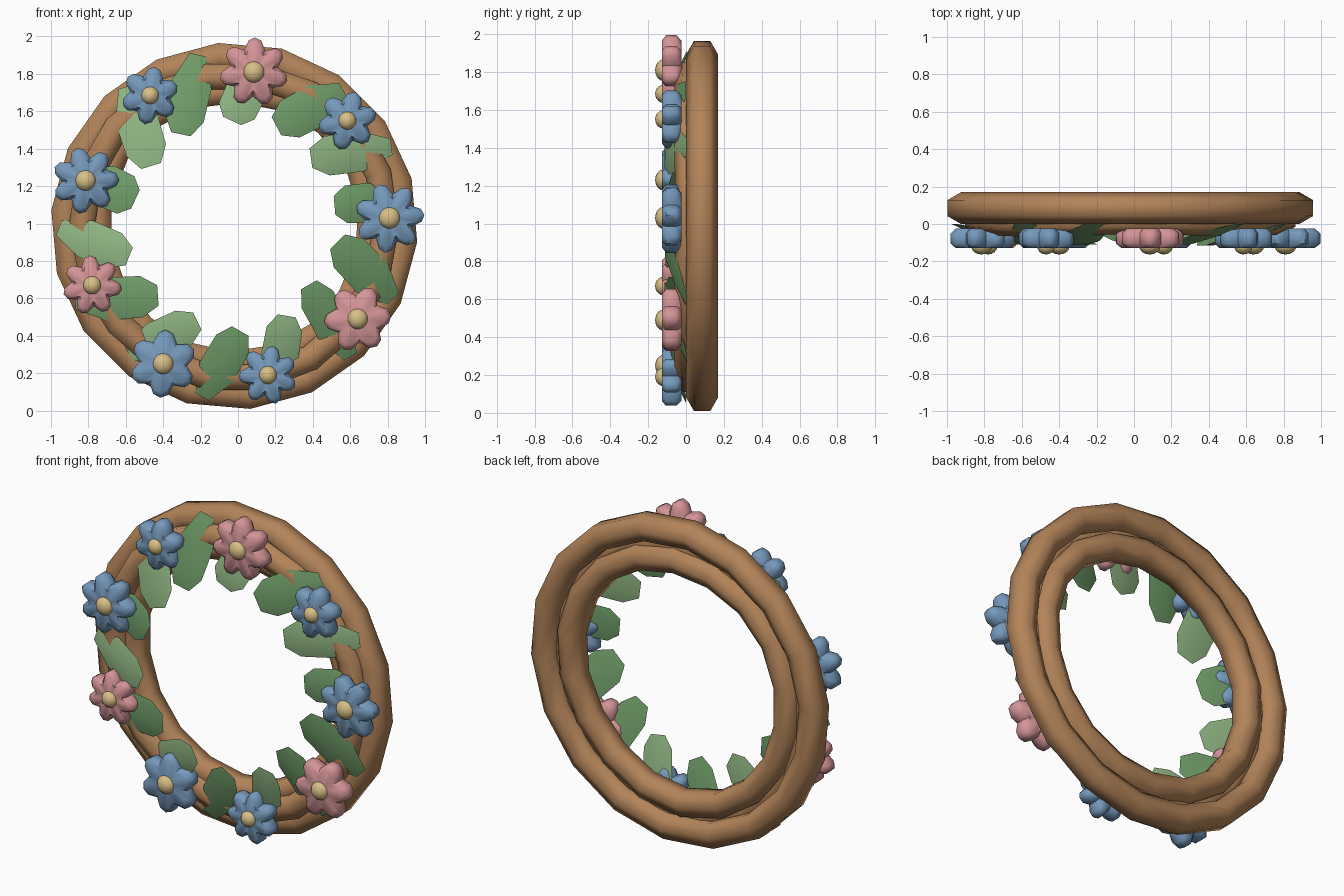
import bpy, bmesh, math
from mathutils import Matrix, Vector

if "Cube" in bpy.data.objects:
    bpy.data.objects.remove(bpy.data.objects["Cube"])


def material(name, rgb):
    m = bpy.data.materials.new(name)
    m.diffuse_color = (*rgb, 1)
    m.use_nodes = True
    m.node_tree.nodes["Principled BSDF"].inputs["Base Color"].default_value = m.diffuse_color
    return m


BROWN = material("wood", (0.45, 0.23, 0.10))
GREENS = [material("leaf_dark", (0.16, 0.33, 0.14)), material("leaf_light", (0.27, 0.45, 0.22))]
BLUE = material("blue_petal", (0.18, 0.32, 0.50))
PINK = material("pink_petal", (0.66, 0.30, 0.31))
YELLOW = material("flower_centre", (0.68, 0.52, 0.24))


def finish(name, bm, mat, angle):
    bmesh.ops.recalc_face_normals(bm, faces=bm.faces)
    me = bpy.data.meshes.new(name)
    bm.to_mesh(me)
    bm.free()
    ob = bpy.data.objects.new(name, me)
    bpy.context.collection.objects.link(ob)
    me.materials.append(mat)
    bpy.ops.object.select_all(action='DESELECT')
    bpy.context.view_layer.objects.active = ob
    ob.select_set(True)
    bpy.ops.object.shade_smooth_by_angle(angle=math.radians(angle))
    return ob


# Twig rings: 18 segments around, hexagonal section, slight wobble on the inner strands
def ring(name, major, minor, y, phase, wobble=0.0, n=18, k=6):
    bm = bmesh.new()
    loops = []
    for i in range(n):
        a = math.radians(phase) + math.tau * i / n
        R = major + wobble * math.sin(3 * a)
        yc = y + wobble * math.cos(4 * a)
        loop = []
        for j in range(k):
            t = math.tau * (j + 0.5) / k
            r = R + minor * math.cos(t)
            loop.append(bm.verts.new((-0.02 + r * math.cos(a), yc + minor * math.sin(t),
                                      0.987 + r * math.sin(a))))
        loops.append(loop)
    for i in range(n):
        p, q = loops[i], loops[(i + 1) % n]
        for j in range(k):
            bm.faces.new((p[j], p[(j + 1) % k], q[(j + 1) % k], q[j]))
    finish(name, bm, BROWN, 62)


ring("outer_ring", 0.908, 0.085, 0.085, 95)
ring("inner_ring", 0.738, 0.083, 0.075, 88, 0.006)
ring("front_ring", 0.815, 0.08, 0.02, 100, 0.006)


# Leaves: faceted blade with a raised midrib, inner end tipped forward
OUTLINE = [(-.5, -.24), (-.3, -.48), (.12, -.5), (.5, -.2), (.5, .2), (.12, .5), (-.3, .48), (-.5, .24)]


def leaf(i, x, z, angle, length, width, shade):
    bm = bmesh.new()
    rim = [bm.verts.new((u * length, 0, v * width)) for u, v in OUTLINE]
    for y in (-0.028, 0.016):
        a = bm.verts.new((-0.25 * length, y, 0))
        b = bm.verts.new((0.18 * length, y, 0))
        bm.faces.new((rim[7], rim[0], a))
        bm.faces.new((rim[0], rim[1], a))
        bm.faces.new((rim[1], rim[2], b, a))
        bm.faces.new((rim[2], rim[3], b))
        bm.faces.new((rim[3], rim[4], b))
        bm.faces.new((rim[4], rim[5], b))
        bm.faces.new((rim[5], rim[6], a, b))
        bm.faces.new((rim[6], rim[7], a))
    m = (Matrix.Translation((x, -0.055, z)) @ Matrix.Rotation(-math.radians(angle), 4, 'Y')
         @ Matrix.Rotation(math.radians(15), 4, 'Z'))
    bm.transform(m)
    finish(f"leaf_{i}", bm, GREENS[shade], 25)


# x, z, direction of the outer end, length, width, shade
LEAVES = [
    (-0.26, 1.69, 78, .45, .22, 0), (-0.53, 1.52, 107, .46, .23, 1),
    (-0.68, 1.19, 155, .30, .23, 0), (-0.77, 0.90, 158, .42, .21, 1),
    (-0.65, 0.60, 184, .46, .23, 0), (-0.40, 0.39, 206, .42, .21, 1),
    (-0.09, 0.25, 240, .42, .21, 0), (0.23, 0.33, 260, .37, .20, 1),
    (0.49, 0.48, 300, .46, .20, 0), (0.68, 0.75, 314, .44, .23, 0),
    (0.67, 1.11, 5, .32, .21, 0), (0.605, 1.38, 8, .45, .22, 1),
    (0.385, 1.615, 28, .42, .23, 0), (0.03, 1.68, 65, .30, .22, 1)]
for i, row in enumerate(LEAVES, 1):
    leaf(i, *row)


# Flowers: scalloped slab with chamfered rim, plus a flattened ball in the middle
def flower(i, x, z, radius, petals, turn, mat):
    bm = bmesh.new()
    layers = []
    for y, inset in ((-0.025, 0.16), (-0.05, 0.0), (-0.105, 0.0), (-0.128, 0.16)):
        loop = []
        for p in range(petals):
            for off, f in ((-.5, .70), (-.22, .93), (0, 1), (.22, .93)):
                a = math.radians(turn) + math.tau * (p + off) / petals
                r = radius * (f - inset)
                loop.append(bm.verts.new((x + r * math.cos(a), y, z + r * math.sin(a))))
        layers.append(loop)
    n = len(layers[0])
    for p, q in zip(layers, layers[1:]):
        for j in range(n):
            bm.faces.new((p[j], p[(j + 1) % n], q[(j + 1) % n], q[j]))
    for loop, y in ((layers[0], -0.025), (layers[-1], -0.128)):
        c = bm.verts.new((x, y, z))
        for j in range(n):
            bm.faces.new((loop[j], loop[(j + 1) % n], c))
    finish(f"flower_{i}", bm, mat, 50)

    bm = bmesh.new()
    s = radius * 0.31
    bmesh.ops.create_uvsphere(bm, u_segments=16, v_segments=10, radius=1)
    bm.transform(Matrix.Translation((x, -0.118, z)) @ Matrix.Diagonal((s, 0.045, s, 1)))
    finish(f"flower_centre_{i}", bm, YELLOW, 60)


FLOWERS = [
    (0.085, 1.81, .185, 7, 88, PINK), (0.585, 1.55, .158, 6, 15, BLUE),
    (0.81, 1.03, .187, 7, 5, BLUE), (0.64, 0.49, .18, 6, 5, PINK),
    (0.16, 0.19, .158, 7, 80, BLUE), (-0.40, 0.25, .182, 6, 25, BLUE),
    (-0.78, 0.67, .16, 7, 95, PINK), (-0.815, 1.23, .18, 7, 105, BLUE),
    (-0.47, 1.685, .155, 6, 20, BLUE)]
for i, row in enumerate(FLOWERS, 1):
    flower(i, *row)
